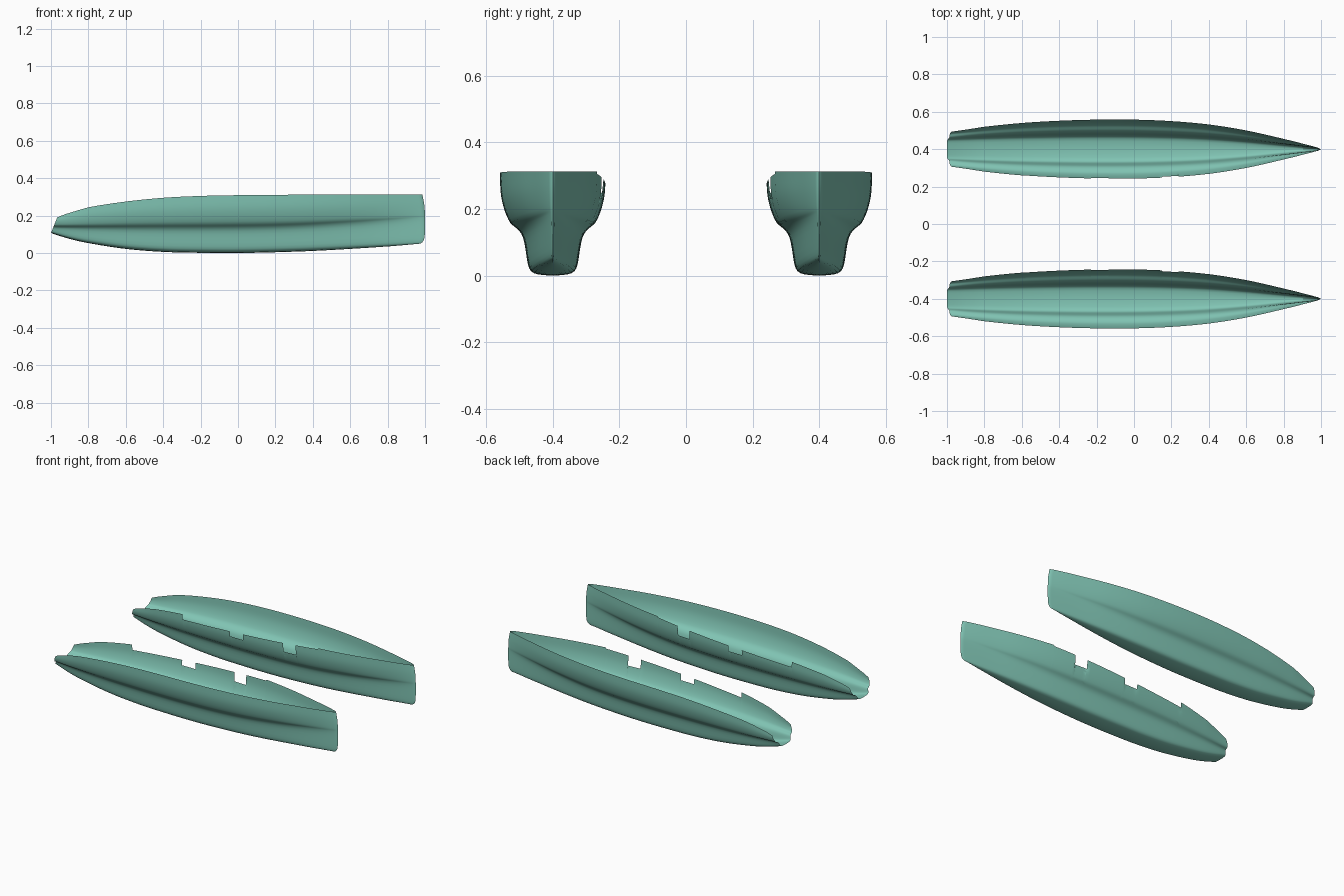
import bpy, bmesh

if "Cube" in bpy.data.objects:
    bpy.data.objects.remove(bpy.data.objects["Cube"])

# Lines of the hull, (x, value)
KEEL = [(-1, .107), (-.9, .077), (-.8, .053), (-.6, .022), (-.4, .006), (-.2, .001),
        (0, 0), (.2, .004), (.4, .011), (.6, .022), (.8, .035), (1, .05)]
CHINE = [(-1, .144), (-.5, .144), (0, .146), (.3, .152), (.6, .166), (.8, .178), (1, .192)]
GUNWALE = [(-1, .19), (-.96, .206), (-.8, .244), (-.6, .275), (-.4, .295), (-.2, .305),
           (0, .309), (.4, .312), (1, .312)]
BEAM = [(-1, .095), (-.8, .12), (-.6, .14), (-.4, .152), (-.2, .158), (0, .158),
        (.2, .150), (.4, .132), (.6, .10), (.8, .055), (.985, .009), (1, 0)]
CHINE_RATIO = [(-1, .82), (-.6, .74), (-.2, .71), (.4, .69), (1, .65)]
# Cross-section curves, normalised (step, value)
LOW_Y = [(0, 0), (1, .38), (2, .58), (3, .67), (4, .73), (5, .80), (6, .9), (7, 1)]
LOW_Z = [(0, 0), (1, .025), (2, .09), (3, .25), (4, .55), (5, .80), (6, .93), (7, 1)]
UP_Y = [(0, 0), (.08, .32), (.3, .68), (.6, .93), (1, 1)]
# Bow setback against height
STEM = [(.04, .04), (.05, .026), (.06, .012), (.08, .003), (.15, 0), (.25, .003), (.312, .014)]
NOTCHES = [(-.23, -.135), (.15, .237)]
CUT_START, CUT_END = -.58, .39


def curve(pts, x):
    """Smooth interpolation through a table of points."""
    x = min(max(x, pts[0][0]), pts[-1][0])
    i = next((k for k in range(len(pts) - 1) if x <= pts[k + 1][0]), len(pts) - 2)

    def slope(k):
        a, b = pts[max(k - 1, 0)], pts[min(k + 1, len(pts) - 1)]
        return (b[1] - a[1]) / (b[0] - a[0])
    (x0, y0), (x1, y1) = pts[i], pts[i + 1]
    h = x1 - x0
    t = (x - x0) / h
    return (y0 * (1 + 2 * t) * (1 - t) ** 2 + slope(i) * h * t * (1 - t) ** 2
            + y1 * t * t * (3 - 2 * t) - slope(i + 1) * h * t * t * (1 - t))


def cut_height(u):
    """Height of the lowered inboard edge, with beam notches."""
    if not CUT_START < u < CUT_END:
        return 1
    for a, b in NOTCHES:
        if a < u < b:
            return .232
    return .243 + (u - CUT_START) / (CUT_END - CUT_START) * .062


def section(u, inboard):
    """Half cross-section from the keel to the gunwale at station u."""
    keel, chine, top = curve(KEEL, u), curve(CHINE, u), curve(GUNWALE, u)
    wide = curve(BEAM, u)
    mid = wide * curve(CHINE_RATIO, u)
    pts = [(mid * curve(LOW_Y, k / 2), keel + (chine - keel) * curve(LOW_Z, k / 2))
           for k in range(15)]
    limit = min(1, (cut_height(u) - chine) / (top - chine)) if inboard else 1
    for k in range(1, 13):
        t = (k / 12) ** 1.4 * limit
        pts.append((mid + (wide - mid) * curve(UP_Y, t), chine + (top - chine) * t))
    out = []
    for y, z in pts:
        rake = .4 * (z - .107) * max(0, 1 - (u + 1) / .2)
        setback = curve(STEM, z) * max(0, (u - .8) / .2) ** 2
        out.append((u + rake - setback, y, z))
    return out


# Stations, doubled where the inboard edge steps
stations = [-1 + k / 40 for k in range(80)] + [.985, .993, 1]
for e in [CUT_START, CUT_END] + [e for n in NOTCHES for e in n]:
    stations = [s for s in stations if abs(s - e) > .006] + [e - .0006, e + .0006]
stations.sort()

teal = bpy.data.materials.new("teal")
teal.diffuse_color = (.22, .56, .46, 1)
teal.use_nodes = True
teal.node_tree.nodes["Principled BSDF"].inputs["Base Color"].default_value = teal.diffuse_color


def hull(name, side):
    """Open skin of one hull; side is the sign of y."""
    bm = bmesh.new()
    for inboard in (False, True):
        s = -side if inboard else side
        grid = [[bm.verts.new((x, side * .4 + s * y, z)) for x, y, z in section(u, inboard)]
                for u in stations]
        for a, b in zip(grid, grid[1:]):
            for k in range(len(a) - 1):
                bm.faces.new((a[k], b[k], b[k + 1], a[k + 1]))
    bmesh.ops.remove_doubles(bm, verts=bm.verts, dist=.00002)
    bmesh.ops.recalc_face_normals(bm, faces=bm.faces)
    # Skin faces outward
    low = min(bm.faces, key=lambda f: f.calc_center_median().z)
    if low.normal.z > 0:
        bmesh.ops.reverse_faces(bm, faces=bm.faces)
    mesh = bpy.data.meshes.new(name)
    bm.to_mesh(mesh)
    bm.free()
    obj = bpy.data.objects.new(name, mesh)
    bpy.context.collection.objects.link(obj)
    mesh.materials.append(teal)
    bpy.ops.object.select_all(action='DESELECT')
    obj.select_set(True)
    bpy.context.view_layer.objects.active = obj
    bpy.ops.object.shade_smooth_by_angle(angle=.6)


hull("starboard_hull", -1)
hull("port_hull", 1)
